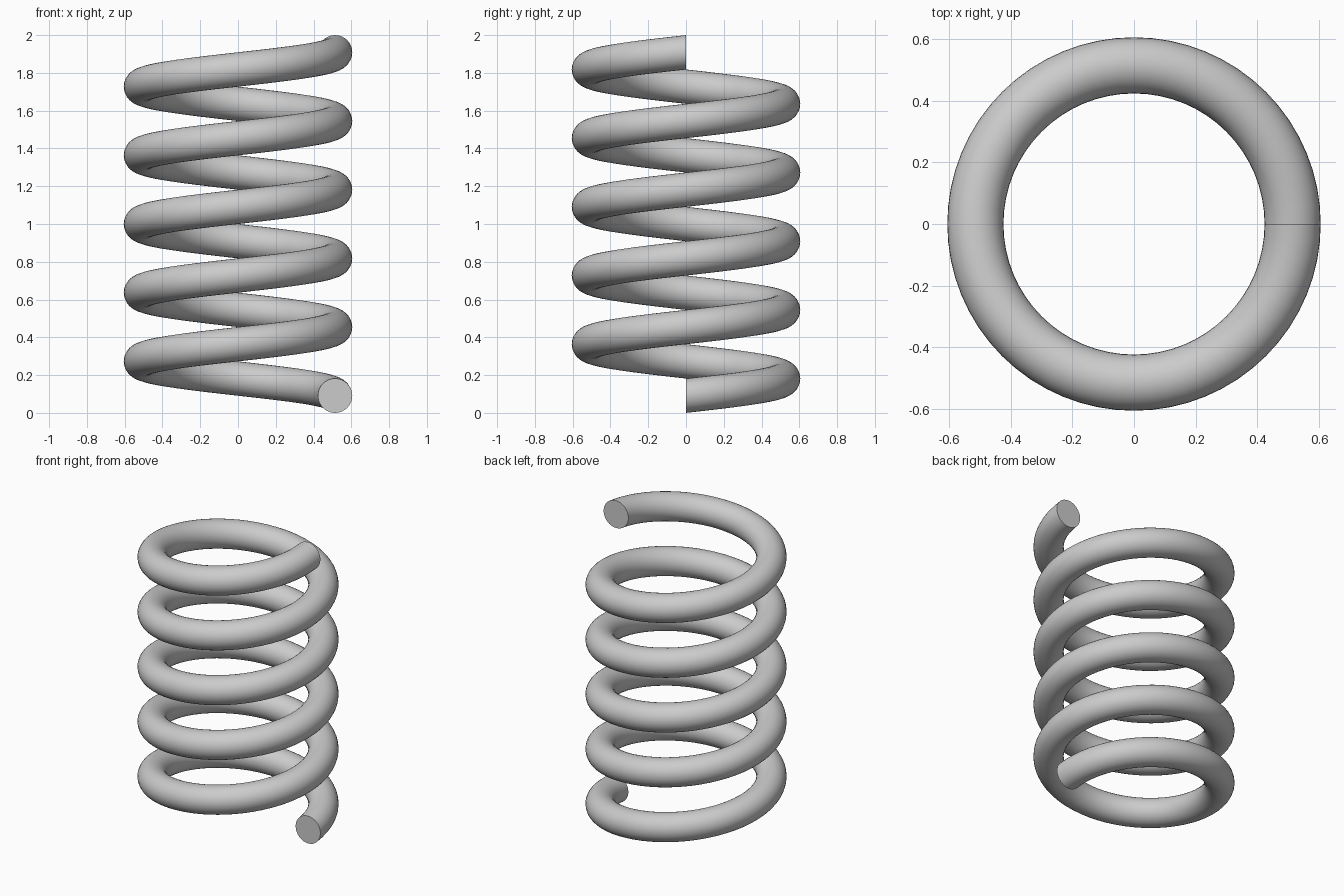
import bpy, bmesh
from math import pi, sin, cos, tau

cube = bpy.data.objects.get("Cube")
if cube:
    bpy.data.objects.remove(cube, do_unlink=True)

TURNS = 5
STEPS = 64            # segments per turn
SIDES = 32            # sides of the wire
WIRE = 0.091          # wire radius
COIL = 0.605 - WIRE   # coil radius at the wire centre
RISE = 2 - 2 * WIRE   # climb of the wire centre


def wire_ring(bm, t):
    """Upright circular section of the wire at fraction t of the coil."""
    turn = t * TURNS * tau
    ring = []
    for i in range(SIDES):
        a = tau * i / SIDES
        r = COIL + WIRE * cos(a)
        z = WIRE + RISE * t + WIRE * sin(a)
        ring.append(bm.verts.new((r * cos(turn), r * sin(turn), z)))
    return ring


# Coil: sections swept up the helix
bm = bmesh.new()
count = TURNS * STEPS
rings = [wire_ring(bm, k / count) for k in range(count + 1)]
for low, high in zip(rings, rings[1:]):
    for i in range(SIDES):
        j = (i + 1) % SIDES
        bm.faces.new((low[i], low[j], high[j], high[i]))

# Flat cut ends
bm.faces.new(rings[0])
bm.faces.new(rings[-1])
bmesh.ops.recalc_face_normals(bm, faces=bm.faces[:])

mesh = bpy.data.meshes.new("coil_spring")
bm.to_mesh(mesh)
bm.free()
spring = bpy.data.objects.new("coil_spring", mesh)
bpy.context.collection.objects.link(spring)

# Smooth wire with sharp cut edges
bpy.ops.object.select_all(action='DESELECT')
spring.select_set(True)
bpy.context.view_layer.objects.active = spring
bpy.ops.object.shade_smooth_by_angle(angle=pi / 6)
